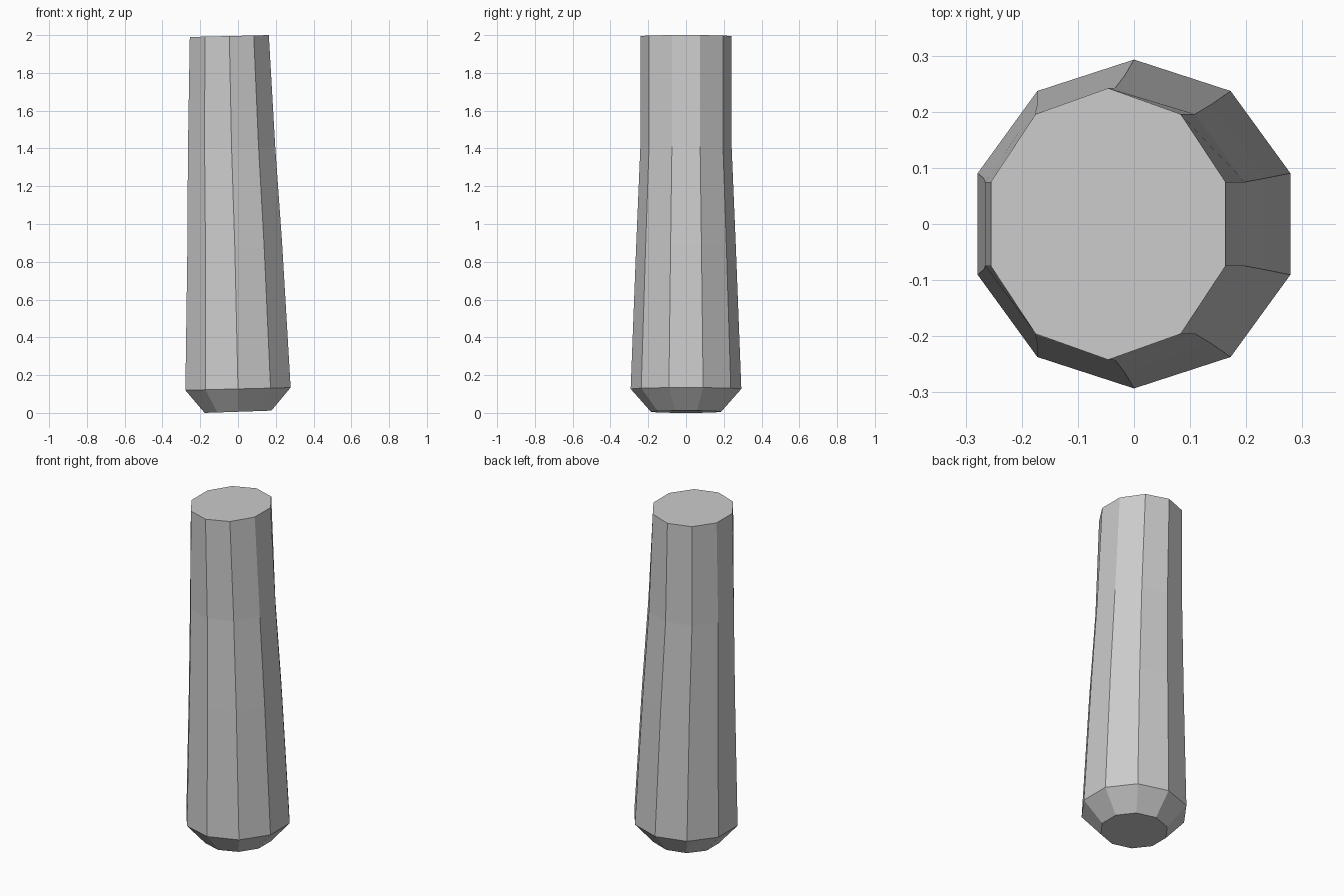
import bpy, bmesh, math

if "Cube" in bpy.data.objects:
    bpy.data.objects.remove(bpy.data.objects["Cube"])

# Decagonal rings: centre x, x radius, y radius, z at left, z at right
RINGS = [
    (0.0, 0.186, 0.186, 0.0, 0.012),
    (0.0, 0.293, 0.293, 0.12, 0.134),
    (-0.017, 0.264, 0.264, 0.87, 0.89),
    (-0.034, 0.243, 0.242, 1.395, 1.41),
    (-0.046, 0.22, 0.242, 1.99, 2.0),
]
SIDES = 10

bm = bmesh.new()
loops = []
for cx, rx, ry, z_left, z_right in RINGS:
    loop = []
    for i in range(SIDES):
        a = math.radians(18 + 360 * i / SIDES)
        t = 0.5 + 0.5 * math.cos(a) / math.cos(math.radians(18))
        z = z_left + (z_right - z_left) * t
        loop.append(bm.verts.new((cx + rx * math.cos(a), ry * math.sin(a), z)))
    loops.append(loop)

# Side walls between neighbouring rings
for low, high in zip(loops, loops[1:]):
    for i in range(SIDES):
        j = (i + 1) % SIDES
        bm.faces.new((low[i], low[j], high[j], high[i]))

# End caps
bm.faces.new(loops[0][::-1])
bm.faces.new(loops[-1])

mesh = bpy.data.meshes.new("tapered_post")
bm.to_mesh(mesh)
bm.free()
post = bpy.data.objects.new("tapered_post", mesh)
bpy.context.collection.objects.link(post)
